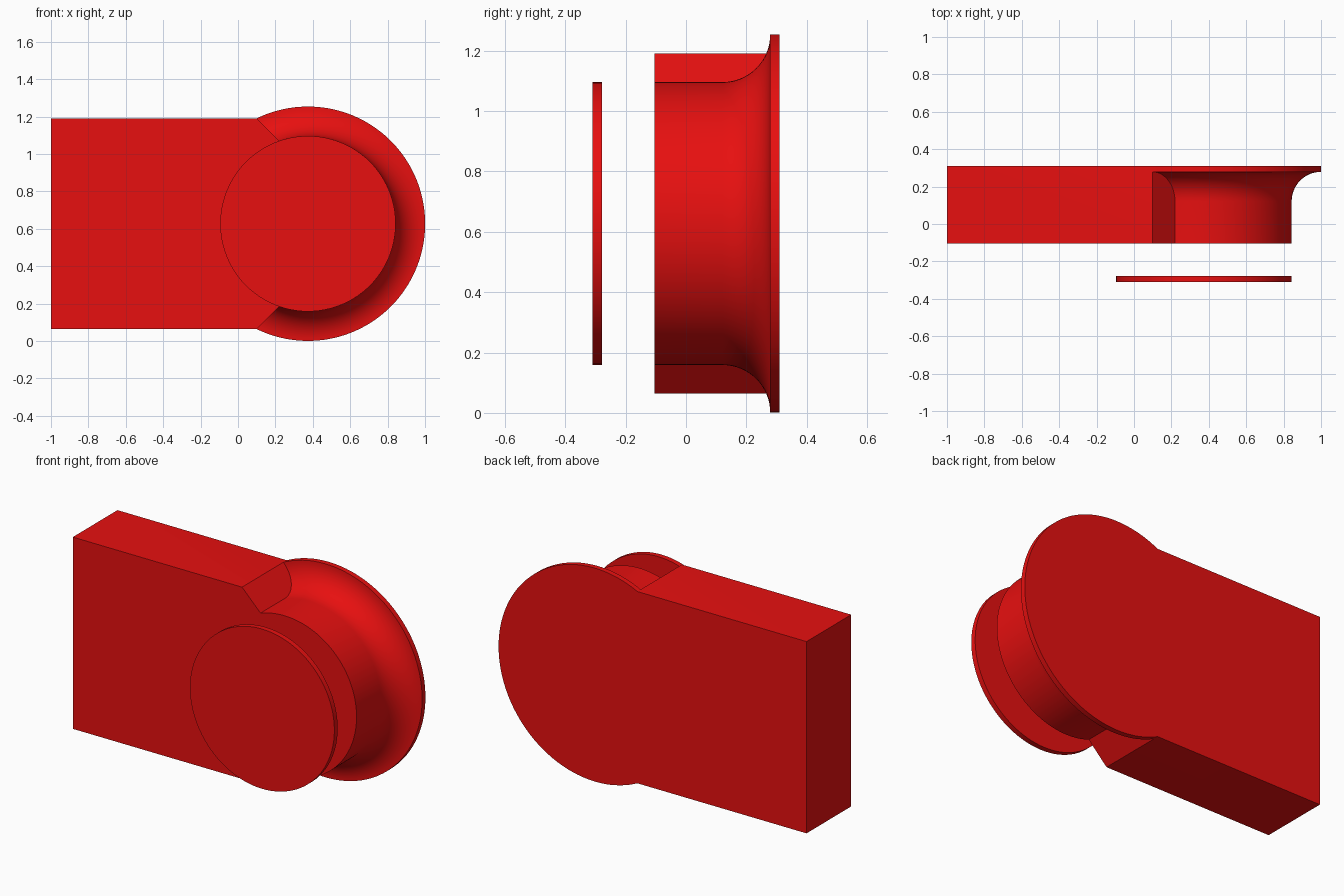
import bpy, bmesh
from math import sin, cos, acos, pi, sqrt, radians

if "Cube" in bpy.data.objects:
    bpy.data.objects.remove(bpy.data.objects["Cube"])

CX, CZ = 0.374, 0.6275         # centre of the round end
R, r = 0.6265, 0.469           # flange and drum radii
FRONT, BACK, LIP = -0.104, 0.31, 0.279
SEG, FIL = 96, 16

red = bpy.data.materials.new("red")
red.diffuse_color = (0.8, 0.005, 0.005, 1)
red.use_nodes = True
red.node_tree.nodes["Principled BSDF"].inputs["Base Color"].default_value = red.diffuse_color


def finish(name, bm):
    bmesh.ops.recalc_face_normals(bm, faces=bm.faces)
    me = bpy.data.meshes.new(name)
    bm.to_mesh(me)
    bm.free()
    ob = bpy.data.objects.new(name, me)
    bpy.context.collection.objects.link(ob)
    me.materials.append(red)
    bpy.ops.object.select_all(action='DESELECT')
    ob.select_set(True)
    bpy.context.view_layer.objects.active = ob
    bpy.ops.object.shade_smooth_by_angle(angle=radians(30))
    return ob


# Body: drum profile (radius, y) from the back lip through the fillet to the front
f = R - r
profile = [(R, BACK)]
profile += [(R - f * sin(t), LIP - f + f * cos(t))
            for t in (pi / 2 * i / FIL for i in range(FIL + 1))]
profile += [(r, FRONT)]

bm = bmesh.new()
rows = []
for rad, y in profile:
    # each row is trimmed by the 45 degree shoulders of the block
    a = pi / 4 + acos(0.288 / (rad * sqrt(2)))
    rows.append([bm.verts.new((CX + rad * cos(t), y, CZ + rad * sin(t)))
                 for t in (a - 2 * a * i / SEG for i in range(SEG + 1))])
for p, q in zip(rows, rows[1:]):
    for i in range(SEG):
        bm.faces.new((p[i], p[i + 1], q[i + 1], q[i]))

# Block corners
corner = {}
for k in (0, -1):
    x, _, z = rows[0][k].co
    corner[k] = (bm.verts.new((x, FRONT, z)), bm.verts.new((-1, FRONT, z)),
                 bm.verts.new((-1, BACK, z)))
(tf, tlf, tlb), (bf, blf, blb) = corner[0], corner[-1]
bm.faces.new(rows[-1] + [bf, blf, tlf, tf])         # front
bm.faces.new(rows[0] + [blb, tlb])                  # back
bm.faces.new((tlf, tlb, blb, blf))                  # left end
for k in (0, -1):
    c = corner[k]
    bm.faces.new([row[k] for row in rows[1:]] + [c[0]])     # shoulder
    bm.faces.new((rows[0][k], rows[1][k], *c))              # top / bottom
finish("body", bm)

# Separate thin cap disc in front of the drum
bm = bmesh.new()
rings = [[bm.verts.new((CX + r * cos(2 * pi * i / SEG), y, CZ + r * sin(2 * pi * i / SEG)))
          for i in range(SEG)] for y in (-0.31, -0.279)]
for ring in rings:
    bm.faces.new(ring)
for i in range(SEG):
    j = (i + 1) % SEG
    bm.faces.new((rings[0][i], rings[0][j], rings[1][j], rings[1][i]))
finish("cap_disc", bm)
